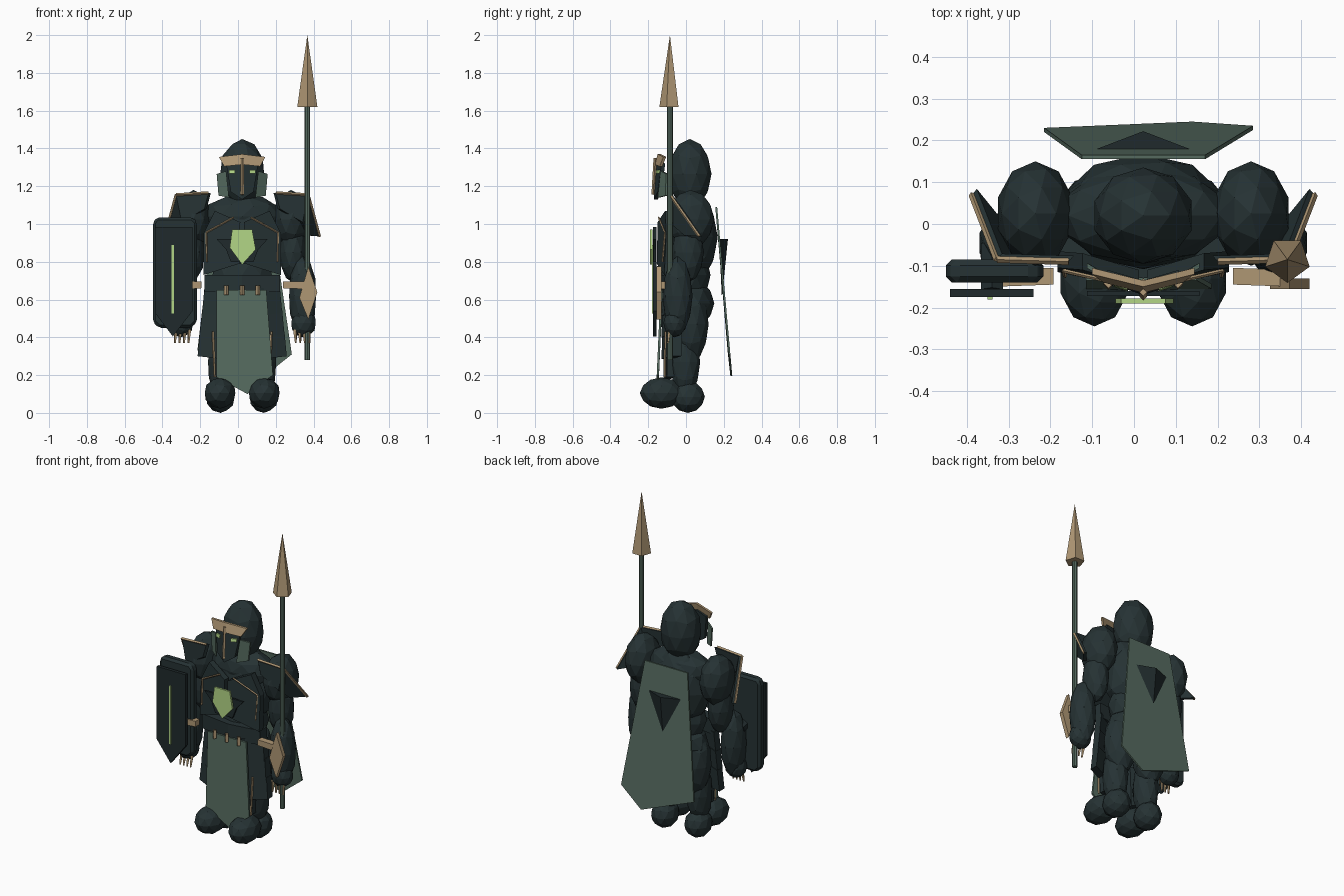
import bpy, bmesh, math
from mathutils import Vector

C = 0.022  # body centre line in x


def material(name, rgb):
    m = bpy.data.materials.new(name)
    m.diffuse_color = (*rgb, 1)
    return m


DARK = material("dark_steel", (0.019, 0.032, 0.034))
PLATE = material("shield_steel", (0.014, 0.023, 0.025))
CLOTH = material("grey_green_cloth", (0.092, 0.148, 0.116))
GOLD = material("dull_gold", (0.43, 0.31, 0.175))
GLOW = material("pale_green_glow", (0.45, 0.67, 0.24))


def finish(bm, name, mat):
    bmesh.ops.recalc_face_normals(bm, faces=bm.faces[:])
    me = bpy.data.meshes.new(name)
    bm.to_mesh(me)
    bm.free()
    me.materials.append(mat)
    ob = bpy.data.objects.new(name, me)
    bpy.context.collection.objects.link(ob)
    return ob


def blob(name, loc, size, mat=DARK):
    """Faceted ellipsoid."""
    bm = bmesh.new()
    bmesh.ops.create_icosphere(bm, subdivisions=2, radius=1)
    for v in bm.verts:
        v.co = Vector([v.co[i] * size[i] + loc[i] for i in range(3)])
    return finish(bm, name, mat)


def sheet(name, pts, mat, depth=(0, 0.012, 0), faces=None):
    """Polygon (or strip of polygons) thickened along a vector."""
    bm = bmesh.new()
    vs = [bm.verts.new(p) for p in pts]
    for f in faces or [range(len(pts))]:
        bm.faces.new([vs[i] for i in f])
    geo = bmesh.ops.extrude_face_region(bm, geom=bm.faces[:], use_keep_orig=True)
    for v in geo["geom"]:
        if isinstance(v, bmesh.types.BMVert):
            v.co += Vector(depth)
    return finish(bm, name, mat)


def rod(name, path, r, mat, sides=4, r_end=None):
    """Straight rods along a list of points, tapering to r_end."""
    bm = bmesh.new()
    for a, b in zip(path, path[1:]):
        a, b = Vector(a), Vector(b)
        d = b - a
        new = bmesh.ops.create_cone(bm, cap_ends=True, segments=sides, radius1=r,
                                    radius2=r if r_end is None else r_end, depth=d.length)["verts"]
        rot = d.to_track_quat('Z', 'Y')
        for v in new:
            v.co = rot @ v.co + (a + b) / 2
    return finish(bm, name, mat)


# Central body
blob("hood", (C, 0.02, 1.265), (0.122, 0.115, 0.185))
blob("torso", (C, 0.03, 0.93), (0.2, 0.138, 0.245))
blob("upper_chest", (C, 0.02, 1.04), (0.21, 0.115, 0.12))
blob("belly", (C, 0.02, 0.73), (0.165, 0.11, 0.15))
blob("pelvis", (C, 0.03, 0.58), (0.185, 0.12, 0.13))

# Face mask, folded along the nose
sheet("face_mask", [(C, -0.155, 1.33), (C, -0.17, 1.13), (C - 0.06, -0.15, 1.17), (C - 0.085, -0.13, 1.32),
                    (C + 0.06, -0.15, 1.17), (C + 0.085, -0.13, 1.32)], DARK,
      (0, 0.02, 0), [(0, 3, 2, 1), (0, 1, 4, 5)])
rod("nose_ridge", [(C, -0.163, 1.35), (C, -0.174, 1.155)], 0.009, GOLD)
sheet("brow_band", [(C, -0.15, 1.37), (C, -0.165, 1.315), (C - 0.095, -0.14, 1.305), (C - 0.123, -0.12, 1.355),
                    (C + 0.095, -0.14, 1.305), (C + 0.123, -0.12, 1.355)], GOLD,
      (0, 0.015, 0), [(0, 3, 2, 1), (0, 1, 4, 5)])

# Emblem gem and its dark backing
gem = [(-0.053, 0.97), (0.053, 0.97), (0.072, 0.865), (0, 0.785), (-0.066, 0.875)]
sheet("chest_gem", [(C + x, -0.19, z) for x, z in gem], GLOW)
star = [(-0.135, 0.92), (0.135, 0.92), (0.085, 0.865), (0.06, 0.8), (-0.06, 0.8), (-0.085, 0.865)]
sheet("gem_backing", [(C + x, -0.172, z) for x, z in star], PLATE)

# Front cloth and belt
sheet("front_cloth", [(-0.115, -0.135, 0.65), (0.15, -0.135, 0.65), (0.185, -0.155, 0.2),
                      (0.05, -0.16, 0.1), (-0.115, -0.155, 0.19)], CLOTH)
sheet("waist_belt", [(C - 0.2, -0.1, 0.73), (C - 0.2, -0.1, 0.64), (C, -0.13, 0.64), (C, -0.13, 0.73),
                     (C + 0.2, -0.1, 0.64), (C + 0.2, -0.1, 0.73)], DARK,
      (0, 0.07, 0), [(0, 1, 2, 3), (3, 2, 4, 5)])
for i in (-1, 0, 1):
    rod("belt_tooth", [(C + i * 0.083, -0.142, 0.675), (C + i * 0.083, -0.145, 0.625)], 0.012, GOLD)

# Paired parts
for s, side in ((-1, "left"), (1, "right")):
    def P(x, y, z):
        return (C + s * x, y, z)

    def name(part):
        return side + "_" + part

    # Face details
    sheet(name("cheek_guard"), [P(0.085, -0.135, 1.28), P(0.135, -0.105, 1.265),
                                P(0.125, -0.11, 1.15), P(0.07, -0.15, 1.14)], CLOTH)
    sheet(name("eye"), [P(0.038, -0.157, 1.285), P(0.07, -0.147, 1.285),
                        P(0.07, -0.15, 1.267), P(0.038, -0.161, 1.267)], GLOW, (0, 0.009, 0))

    # Chest plate with gold edging
    sheet(name("chest_plate"), [P(0.01, -0.15, 1.01), P(0.145, -0.11, 1.07), P(0.205, -0.105, 0.95),
                                P(0.205, -0.115, 0.73), P(0.015, -0.155, 0.79)], DARK, (0, 0.04, 0))
    rod(name("chest_edging"), [P(0.045, -0.145, 1.035), P(0.19, -0.112, 0.955), P(0.187, -0.125, 0.8)],
        0.005, GOLD)

    # Arm
    blob(name("shoulder"), P(0.258, 0.025, 1.025), (0.094, 0.125, 0.155))
    blob(name("upper_arm"), P(0.27, 0.01, 0.85), (0.072, 0.085, 0.16))
    blob(name("forearm"), P(0.32, -0.045, 0.62), (0.075, 0.08, 0.21))
    blob(name("hand"), P(0.325, -0.06, 0.475), (0.068, 0.06, 0.075))
    for i in range(4):
        x = 0.28 + i * 0.024
        rod(name("claw"), [P(x, -0.085, 0.44), P(x + 0.004, -0.095, 0.37)], 0.011, GOLD, 4, 0.005)
    sheet(name("wrist_bar"), [P(0.215, -0.145, 0.695), P(0.355, -0.15, 0.695),
                              P(0.355, -0.15, 0.655), P(0.215, -0.145, 0.66)], GOLD, (0, 0.04, 0))

    # Pauldron bent around the shoulder, gold along its upper edge
    a, b, c = P(0.178, -0.09, 1.165), P(0.35, -0.085, 1.155), P(0.41, 0.07, 0.935)
    sheet(name("pauldron"), [a, b, c, P(0.2, -0.095, 1.08), P(0.32, -0.09, 1.01), P(0.345, -0.01, 0.94)],
          DARK, (-s * 0.012, 0.014, 0), [(0, 1, 4, 3), (1, 2, 5, 4)])
    rod(name("pauldron_edging"), [a, b, c], 0.008, GOLD)

    # Skirt plates, stepping outwards
    for i in range(3):
        z = 0.66 - i * 0.115
        w = 0.2 + i * 0.012
        sheet(name("skirt_plate"), [P(0.09, -0.125, z), P(w, -0.07, z), P(w + 0.012, -0.075, z - 0.13),
                                    P(0.1, -0.13, z - 0.145)], DARK, (0, 0.05, 0))

    # Leg and boot
    blob(name("thigh"), P(0.105, 0.03, 0.47), (0.1, 0.09, 0.2))
    blob(name("shin"), P(0.112, -0.005, 0.27), (0.072, 0.08, 0.19))
    blob(name("heel"), P(0.115, 0.01, 0.085), (0.078, 0.09, 0.085))
    blob(name("boot"), P(0.117, -0.13, 0.105), (0.085, 0.115, 0.083))
    sheet(name("greave"), [P(0.06, -0.12, 0.43), P(0.155, -0.1, 0.43), P(0.145, -0.1, 0.19),
                           P(0.07, -0.12, 0.18)], DARK, (0, 0.04, 0))
    rod(name("greave_edging"), [P(0.155, -0.108, 0.43), P(0.145, -0.112, 0.19)], 0.006, GOLD)

# Cape and the wedge on it
sheet("cape", [(-0.125, 0.155, 1.09), (0.17, 0.155, 1.09), (0.285, 0.225, 0.31),
               (0.14, 0.235, 0.195), (-0.215, 0.22, 0.33)], CLOTH, (0, 0.01, 0))
bm = bmesh.new()
for p in [(C - 0.123, 0.175, 0.92), (C + 0.123, 0.175, 0.92), (C, 0.222, 0.92), (C, 0.19, 0.61)]:
    bm.verts.new(p)
bmesh.ops.convex_hull(bm, input=bm.verts[:])
finish(bm, "cape_wedge", PLATE)

# Shield: bevelled slab, pointed front plate, glowing stripe
slab = [(-0.45, 1.01), (-0.43, 1.035), (-0.24, 1.035), (-0.217, 1.01), (-0.217, 0.48), (-0.25, 0.45),
        (-0.42, 0.45), (-0.45, 0.48)]
ob = sheet("shield_slab", [(x, -0.14, z) for x, z in slab], DARK, (0, 0.055, 0))
mod = ob.modifiers.new("bevel", 'BEVEL')
mod.width, mod.segments = 0.014, 1
front = [(-0.44, 0.985), (-0.24, 0.985), (-0.24, 0.54), (-0.345, 0.405), (-0.44, 0.53)]
sheet("shield_plate", [(x, -0.175, z) for x, z in front], PLATE, (0, 0.02, 0))
rod("shield_mount", [(-0.34, -0.16, 0.75), (-0.34, -0.05, 0.72)], 0.03, PLATE, 6)
sheet("shield_stripe", [(-0.351, -0.181, 0.89), (-0.339, -0.181, 0.89),
                        (-0.339, -0.181, 0.525), (-0.351, -0.181, 0.525)], GLOW, (0, 0.008, 0))

# Spear and hand guard
rod("spear_shaft", [(0.367, -0.085, 0.28), (0.367, -0.085, 1.63)], 0.015, CLOTH, 8)
rod("spear_head", [(0.367, -0.085, 1.62), (0.367, -0.085, 2.0)], 0.056, GOLD, 5, 0)
guard = [(0.372, 0.775), (0.42, 0.64), (0.372, 0.495), (0.325, 0.61)]
sheet("hand_guard", [(x, -0.155, z) for x, z in guard], GOLD, (0, 0.025, 0))
